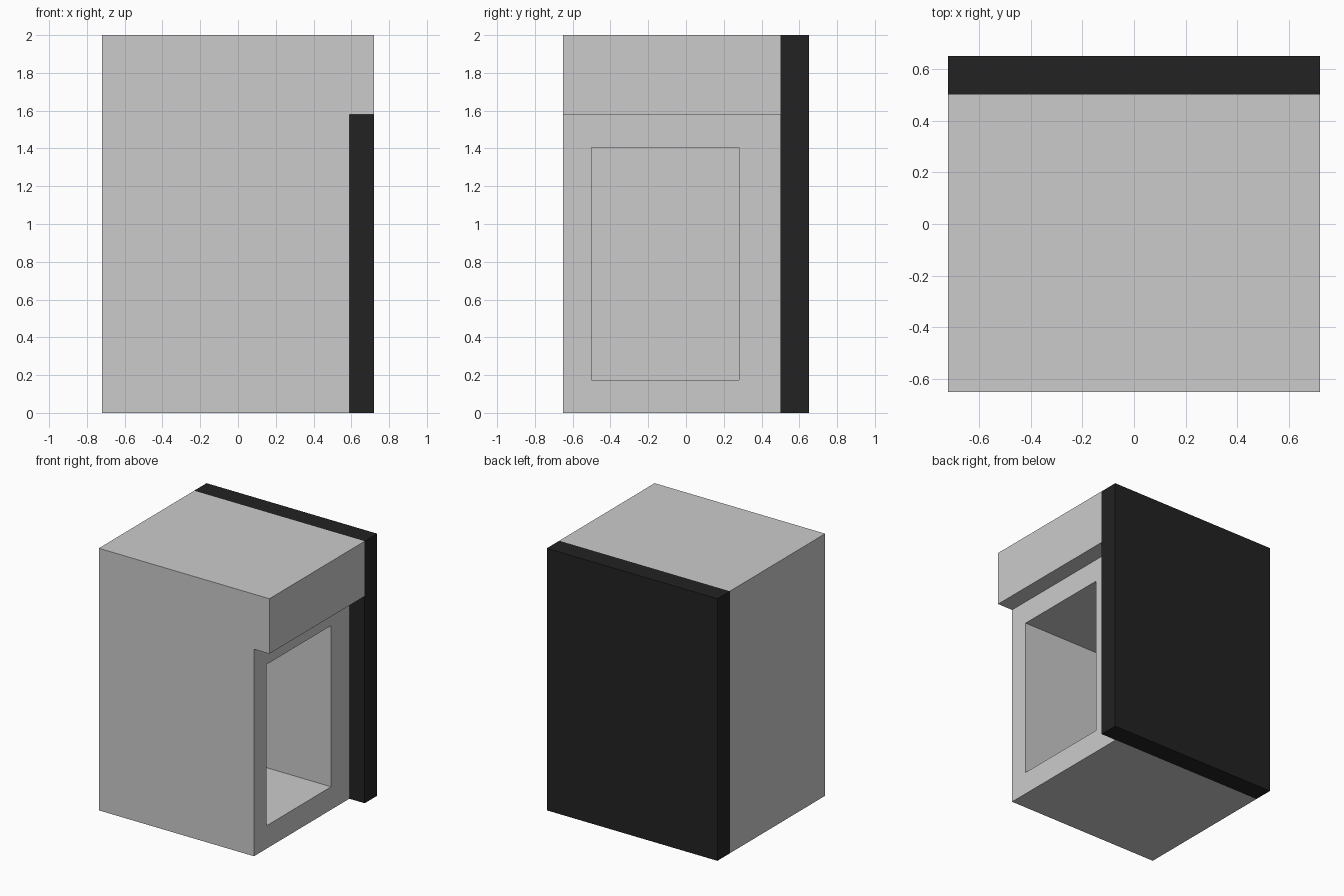
import bpy, bmesh

if "Cube" in bpy.data.objects:
    bpy.data.objects.remove(bpy.data.objects["Cube"])


def extrude_xz(name, profile, y0, y1):
    """Solid made by extruding an (x, z) outline from y0 to y1."""
    bm = bmesh.new()
    face = bm.faces.new([bm.verts.new((x, y0, z)) for x, z in profile])
    ret = bmesh.ops.extrude_face_region(bm, geom=[face])
    verts = [g for g in ret["geom"] if isinstance(g, bmesh.types.BMVert)]
    bmesh.ops.translate(bm, verts=verts, vec=(0, y1 - y0, 0))
    bmesh.ops.recalc_face_normals(bm, faces=bm.faces)
    mesh = bpy.data.meshes.new(name)
    bm.to_mesh(mesh)
    bm.free()
    obj = bpy.data.objects.new(name, mesh)
    bpy.context.collection.objects.link(obj)
    return obj


def rect(x0, x1, z0, z1):
    return [(x0, z0), (x1, z0), (x1, z1), (x0, z1)]


W, H = 0.72, 2.0

# cabinet shell with the top overhanging the open side
shell = extrude_xz("cabinet_shell", [(-W, 0), (0.59, 0), (0.59, 1.58),
                                     (W, 1.58), (W, H), (-W, H)], -0.65, 0.5)

# hollow interior, open to the right
cutter = extrude_xz("interior_cutter", rect(-0.58, 0.9, 0.175, 1.405), -0.5, 0.28)
cutter.hide_render = True
cutter.hide_viewport = True
cut = shell.modifiers.new("interior", "BOOLEAN")
cut.operation = "DIFFERENCE"
cut.solver = "EXACT"
cut.object = cutter

# dark back panel
back = extrude_xz("back_panel", rect(-W, W, 0, H), 0.5, 0.65)
dark = bpy.data.materials.new("dark")
dark.diffuse_color = (0.016, 0.016, 0.016, 1)
dark.use_nodes = True
dark.node_tree.nodes["Principled BSDF"].inputs["Base Color"].default_value = dark.diffuse_color
back.data.materials.append(dark)
